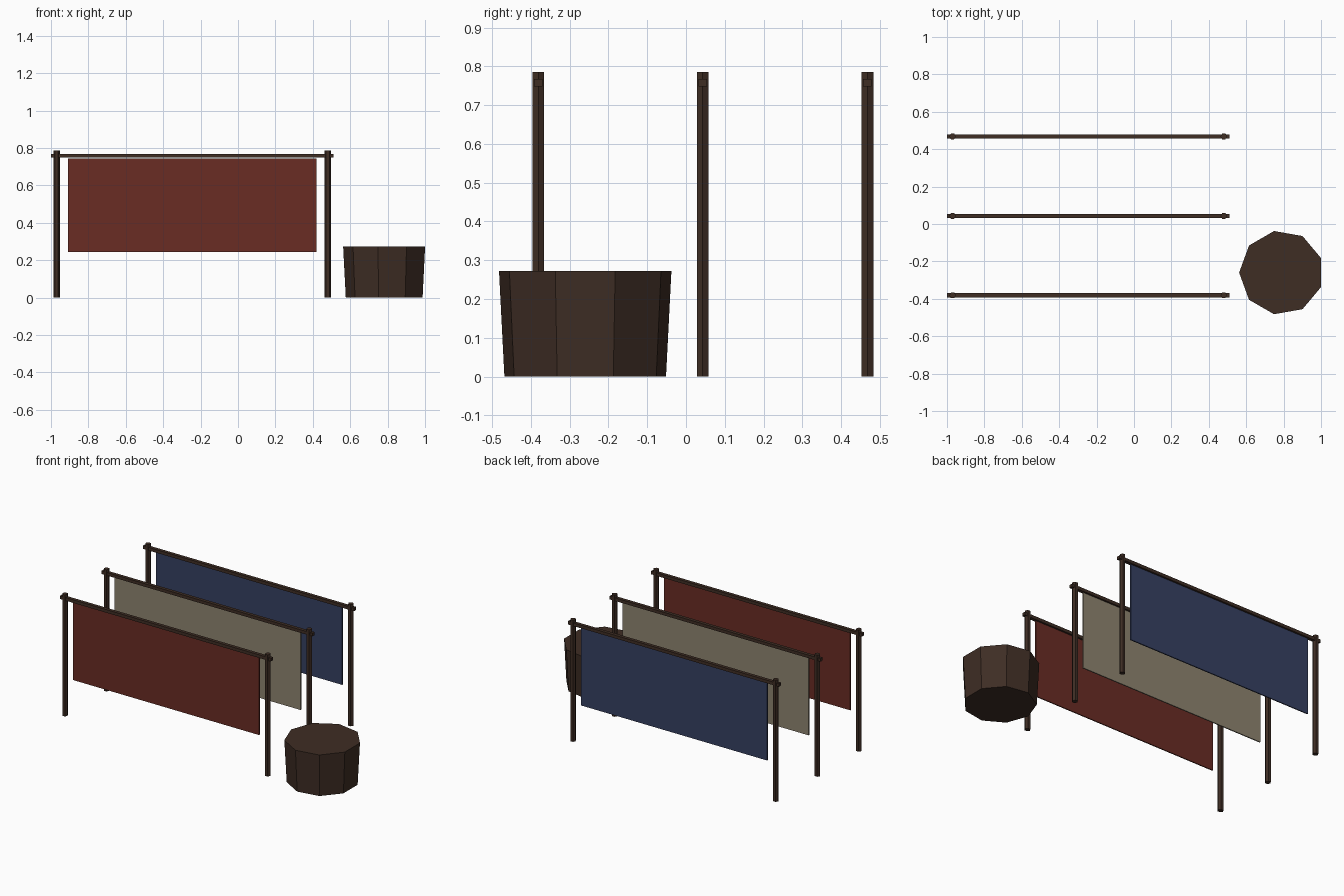
import bpy, math

if "Cube" in bpy.data.objects:
    bpy.data.objects.remove(bpy.data.objects["Cube"])

def srgb(h):
    c = [int(h[i:i + 2], 16) / 255 for i in (0, 2, 4)]
    return [v / 12.92 if v <= 0.04045 else ((v + 0.055) / 1.055) ** 2.4 for v in c] + [1]

def material(name, h):
    m = bpy.data.materials.new(name)
    m.diffuse_color = srgb(h)
    m.use_nodes = True
    m.node_tree.nodes["Principled BSDF"].inputs["Base Color"].default_value = m.diffuse_color
    return m

wood = material("dark wood", "3e2d24")
cloths = [("red", material("red cloth", "6a2c24")),
          ("cream", material("cream cloth", "8e8470")),
          ("blue", material("blue cloth", "364062"))]

def finish(name, mat):
    o = bpy.context.object
    o.name = name
    o.data.materials.append(mat)
    return o

def box(name, loc, size, mat):
    bpy.ops.mesh.primitive_cube_add(size=1, location=loc)
    o = finish(name, mat)
    o.scale = size
    bpy.ops.object.transform_apply(location=False, rotation=False, scale=True)

def prism(name, loc, sides, r1, r2, h, mat):
    # first vertex of the primitive lies on +y; turn it onto -x
    bpy.ops.mesh.primitive_cone_add(vertices=sides, radius1=r1, radius2=r2, depth=h,
                                    location=loc, rotation=(0, 0, math.pi / 2))
    finish(name, mat)

# three drying racks, each with two posts, a rail and a hanging cloth
CX = -0.245
for (label, mat), y in zip(cloths, (-0.381, 0.043, 0.468)):
    for side, s in (("left", -1), ("right", 1)):
        prism(f"{label}_rack_{side}_post", (CX + s * 0.725, y, 0.393), 6, 0.0175, 0.0175, 0.786, wood)
    box(f"{label}_rack_rail", (CX, y, 0.758), (1.51, 0.022, 0.02), wood)
    box(f"{label}_cloth", (CX, y, 0.495), (1.33, 0.007, 0.5), mat)

# nine-sided dye vat, wider at the top
prism("dye_vat", (0.788, -0.26, 0.136), 9, 0.2117, 0.2258, 0.272, wood)
